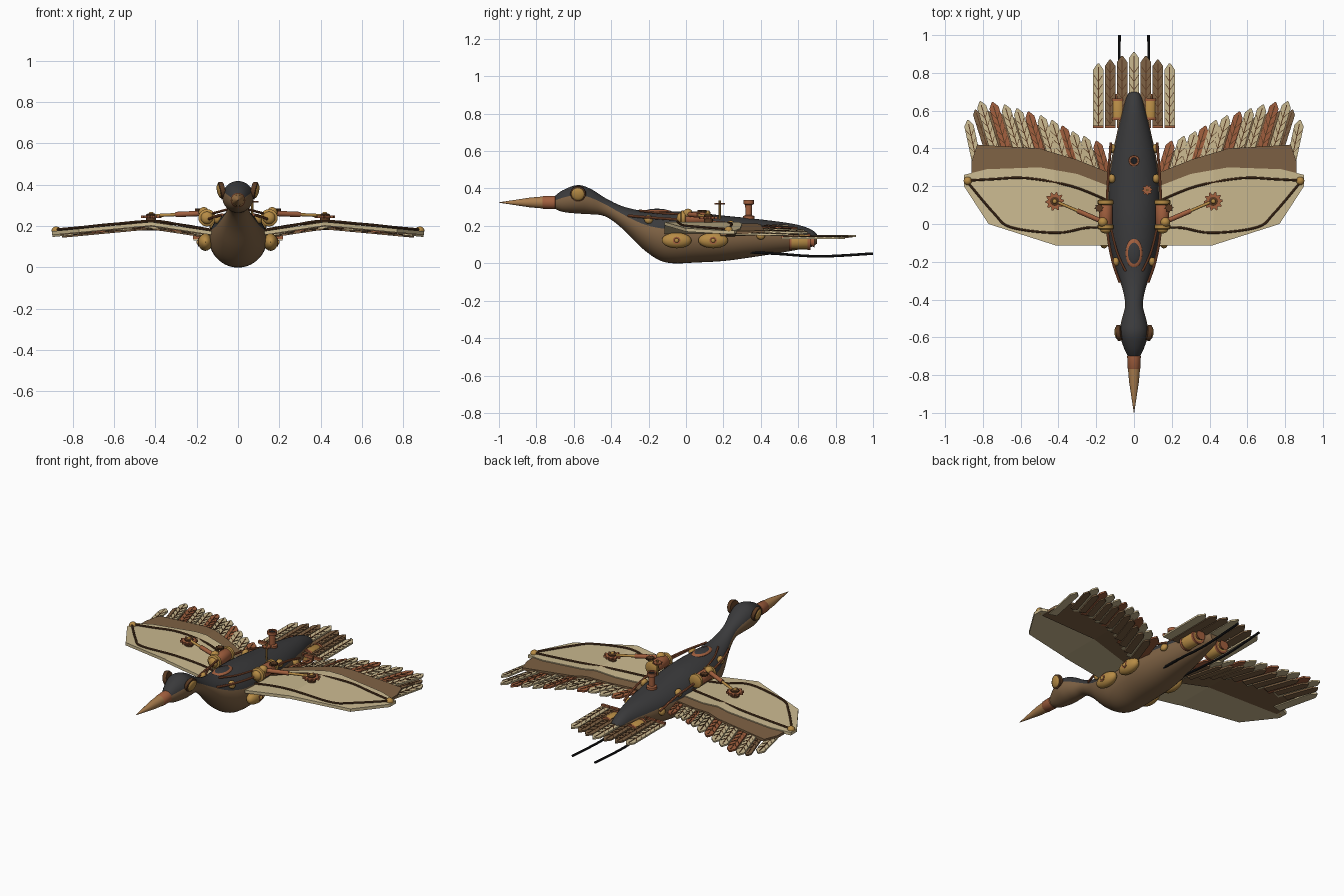
import bpy, bmesh, math
from mathutils import Vector

if "Cube" in bpy.data.objects:
    bpy.data.objects.remove(bpy.data.objects["Cube"])

def mat(name, r, g, b):
    m = bpy.data.materials.new(name)
    m.diffuse_color = (r, g, b, 1)
    m.use_nodes = True
    m.node_tree.nodes["Principled BSDF"].inputs["Base Color"].default_value = m.diffuse_color
    return m

CREAM = mat("cream_canvas", .60, .49, .28)
BROWN = mat("leather_brown", .21, .122, .058)
DARK = mat("charcoal", .042, .042, .044)
COPPER = mat("copper", .36, .115, .048)
BRASS = mat("brass", .47, .26, .06)
TRIM = mat("dark_brown_trim", .10, .042, .016)
BLACK = mat("black_iron", .012, .012, .013)
BEAK = mat("beak_tan", .40, .205, .075)

def finish(name, bm, mats, smooth=True):
    bmesh.ops.recalc_face_normals(bm, faces=bm.faces)
    me = bpy.data.meshes.new(name)
    bm.to_mesh(me)
    bm.free()
    for m in mats:
        me.materials.append(m)
    if smooth:
        me.polygons.foreach_set("use_smooth", [True] * len(me.polygons))
        me.set_sharp_from_angle(angle=math.radians(38))
    ob = bpy.data.objects.new(name, me)
    bpy.context.collection.objects.link(ob)
    return ob

def loft(name, rings, mats, rule=None):
    bm = bmesh.new()
    vs = [[bm.verts.new(p) for p in r] for r in rings]
    n = len(vs[0])
    for a, b in zip(vs, vs[1:]):
        for i in range(n):
            f = bm.faces.new((a[i], a[(i + 1) % n], b[(i + 1) % n], b[i]))
            if rule:
                f.material_index = rule(i)
    bm.faces.new(vs[0])
    bm.faces.new(vs[-1])
    return finish(name, bm, mats)

def frame(d):
    d = Vector(d).normalized()
    u = d.cross(Vector((0, 0, 1)) if abs(d.z) < .9 else Vector((0, 1, 0))).normalized()
    return d, u, d.cross(u)

def revolve(name, prof, loc, axis, m, n=20, stretch=(1, 1)):
    """profile of (radius, height) turned round an axis"""
    d, u, v = frame(axis)
    rings = [[Vector(loc) + d * h + u * (max(r, .0005) * stretch[0] * math.cos(2 * math.pi * i / n))
              + v * (max(r, .0005) * stretch[1] * math.sin(2 * math.pi * i / n)) for i in range(n)] for r, h in prof]
    return loft(name, rings, [m])

def dome(name, r, h, loc, axis, m, stretch=(1, 1)):
    prof = [(r * math.cos(a), h * math.sin(a)) for a in [math.pi * (k / 10 - .5) for k in range(11)]]
    return revolve(name, prof, loc, axis, m, 20, stretch)

def catmull(pts, k):
    pts = [Vector(p) for p in pts]
    out = []
    for i in range(len(pts) - 1):
        p0, p1, p2, p3 = pts[max(i - 1, 0)], pts[i], pts[i + 1], pts[min(i + 2, len(pts) - 1)]
        for j in range(k):
            t = j / k
            out.append(.5 * (2 * p1 + (p2 - p0) * t + (2 * p0 - 5 * p1 + 4 * p2 - p3) * t * t
                             + (3 * p1 - p0 - 3 * p2 + p3) * t ** 3))
    return out + [pts[-1]]

def tube(name, pts, r, m, k=5, n=8):
    pts = catmull(pts, k)
    rings = []
    for i, p in enumerate(pts):
        d, u, v = frame(pts[min(i + 1, len(pts) - 1)] - pts[max(i - 1, 0)])
        rings.append([p + r * (u * math.cos(2 * math.pi * j / n) + v * math.sin(2 * math.pi * j / n)) for j in range(n)])
    return loft(name, rings, [m])

def gear(name, loc, r, h, m, teeth=10):
    ring = lambda z: [Vector(loc) + Vector((math.cos(a), math.sin(a), 0)) * (r if i % 4 < 2 else r * .75) + Vector((0, 0, z))
                      for i in range(teeth * 4) for a in [2 * math.pi * i / (teeth * 4)]]
    return loft(name, [ring(0), ring(h)], [m])

def slab(name, polys, zf, t, m):
    """flat polygons laid on height zf(x) and thickened downwards"""
    bm = bmesh.new()
    for p in polys:
        bm.faces.new([bm.verts.new((x, y, zf(x))) for x, y in p])
    bmesh.ops.remove_doubles(bm, verts=bm.verts, dist=1e-5)
    bmesh.ops.recalc_face_normals(bm, faces=bm.faces)
    ext = bmesh.ops.extrude_face_region(bm, geom=bm.faces[:], use_keep_orig=True)
    for v in ext["geom"]:
        if isinstance(v, bmesh.types.BMVert):
            v.co.z -= t
    return finish(name, bm, [m], False)

def lerp(table, x):
    for (a, p), (b, q) in zip(table, table[1:]):
        if x <= b:
            break
    return p + (q - p) * (x - a) / (b - a)

def wing_z(x):
    return lerp([(.08, .168), (.42, .22), (.9, .175)], abs(x))

def feather(name, base, tip, w, zf, m, line):
    b, t = Vector(base), Vector(tip)
    d = (t - b).normalized()
    u = Vector((d.y, -d.x)) * w / 2
    L = (t - b).length
    sh = t - d * w * .6
    slab(name, [[b - u, b + u, sh + u, t + u * .15, t - u * .15, sh - u]], zf, .01, m)
    # quill with slanted barbs
    q = [[b - u * .1, b + u * .1, t - d * .02 + u * .1, t - d * .02 - u * .1]]
    for k in range(int(L / .045)):
        for s in (1, -1):
            c = b + d * (.02 + .045 * k) + u * .1 * s
            e = c + d * .03 + u * .75 * s
            if (e - b).dot(d) < L - .04:
                q.append([c, e, e + d * .006, c + d * .006])
    slab(name + "_quill", q, lambda x: zf(x) + .002, .003, line)

# body: y, top, bottom, half width
sections = [(-.71, .352, .296, .026), (-.66, .39, .275, .052), (-.58, .418, .266, .076), (-.51, .398, .262, .066),
            (-.43, .348, .25, .047), (-.34, .305, .185, .062), (-.24, .282, .085, .098), (-.15, .279, .02, .124),
            (-.07, .278, 0, .137), (.05, .272, .004, .141), (.2, .255, .012, .138), (.35, .24, .032, .118),
            (.5, .222, .055, .086), (.6, .205, .073, .06), (.67, .18, .087, .042), (.7, .155, .105, .022)]
N = 40
path = catmull([Vector(s) for s in sections], 4)
rings = [[(w * math.cos(2 * math.pi * i / N), y, (t + b) / 2 + (t - b) / 2 * math.sin(2 * math.pi * i / N))
          for i in range(N)] for y, t, b, w in path]
loft("body", rings, [BROWN, DARK], lambda i: int(math.sin(2 * math.pi * (i + .5) / N) > .36))
def top_z(y):
    return lerp([(p[0], p[1]) for p in path], y)

# beak
revolve("beak", [(.032, 0), (.026, .07), (.001, .235)], (0, -.765, .325), (0, -1, 0), BEAK)
revolve("beak_collar", [(.03, 0), (.036, .005), (.034, .07), (.03, .075)], (0, -.695, .325), (0, -1, 0), COPPER)

# hatch on the back
dome("hatch_rim", .045, .012, (0, -.155, top_z(-.155) - .003), (0, 0, 1), COPPER, (1, 1.75))
dome("hatch", .038, .016, (0, -.155, top_z(-.155) - .003), (0, 0, 1), DARK, (1, 1.75))

# chimney and steam valve
revolve("chimney", [(.03, 0), (.03, .015), (.018, .02), (.018, .075), (.028, .08), (.028, .1), (.019, .1), (.019, .06)],
        (0, .335, .237), (0, 0, 1), COPPER)
revolve("chimney_hole", [(.018, 0), (.018, .004)], (0, .335, .326), (0, 0, 1), BLACK)
tube("valve_stem", [(.07, .18, .22), (.07, .18, .335)], .006, BRASS)
gear("valve_wheel", (.07, .18, .313), .028, .008, COPPER, 8)

# tail feathers, thrusters and trailing legs
for i in range(-3, 4):
    a = abs(i)
    feather("tail_feather", (i * .063, .51), (i * .063, .91 - .02 * a), .055, lambda x: .15 - .003 * a,
            BROWN if a in (1, 2) else CREAM, TRIM)
    slab("tail_feather_band", [[(i * .063 + sx * .028, y) for sx, y in ((-1, .508), (1, .508), (1, .522), (-1, .522))]],
         lambda x: .153, .015, COPPER)

for s in (1, -1):
    revolve("thruster", [(.03, 0), (.04, .01), (.04, .1), (.03, .115)], (s * .085, .55, .115), (0, 1, 0), BRASS)
    for y in (.55, .65):
        revolve("thruster_band", [(.043, 0), (.043, .015)], (s * .085, y, .115), (0, 1, 0), COPPER)
    revolve("thruster_nozzle", [(.018, 0), (.03, .025)], (s * .085, .662, .115), (0, 1, 0), COPPER)
    tube("trailing_leg", [(s * .07, .33, .06), (s * .077, .5, .05), (s * .078, .72, .037), (s * .077, 1, .052)], .007, BLACK)

    # goggle eyes
    ax = (s, -.12, -.22)
    eye = Vector((s * .066, -.575, .375))
    revolve("goggle_rim", [(.038, 0), (.042, .008), (.042, .022), (.032, .026)], eye, ax, TRIM, 24)
    dome("goggle_lens", .035, .012, eye + Vector(ax).normalized() * .024, ax, BRASS)

    # side tanks with a central boss
    for y in (-.05, .145):
        dome("side_tank", .042, .035, (s * .158, y, .122), (s, 0, 0), BRASS, (1.9, 1))
        revolve("side_tank_boss", [(.02, 0), (.02, .006)], (s * .187, y, .122), (s, 0, 0), COPPER)
        dome("side_tank_cap", .012, .008, (s * .193, y, .122), (s, 0, 0), BRASS)

    # pipes and studs on the flanks
    tube("flank_pipe", [(s * .075, -.31, .255), (s * .112, -.2, .245), (s * .138, -.06, .235), (s * .143, .1, .225),
                        (s * .134, .28, .205), (s * .122, .43, .165)], .007, COPPER)
    tube("back_pipe", [(s * .045, -.25, .282), (s * .09, -.15, .27), (s * .12, -.03, .262)], .006, COPPER)
    for x, y, z in ((.118, .24, .205), (.098, -.2, .235), (.115, .4, .15)):
        dome("flank_stud", .024, .018, (s * x, y, z), (s, 0, .4), BRASS)

    # wing canvas, covert strip, feathers
    front = [(.08, -.115), (.41, -.115), (.77, 0), (.9, .2)]
    mid = [(.08, .18), (.3, .265), (.5, .3), (.78, .29), (.9, .26)]
    rear = [(.08, .25), (.3, .34), (.5, .4), (.83, .42), (.86, .33)]
    def strips(xs, f, r):
        return [[(s * a, lerp(f, a)), (s * b, lerp(f, b)), (s * b, lerp(r, b)), (s * a, lerp(r, a))] for a, b in zip(xs, xs[1:])]
    slab("wing_canvas", strips([.08, .3, .41, .42, .5, .77, .78, .9], front, mid), wing_z, .018, CREAM)
    slab("wing_coverts", strips([.08, .3, .42, .5, .78, .83, .86], [(.08, .1), (.9, .23)], rear),
         lambda x: wing_z(x) - .006, .016, BROWN)
    tips = [(.2, .44), (.265, .465), (.325, .49), (.38, .52), (.435, .55), (.495, .575), (.56, .595), (.62, .612),
            (.685, .632), (.75, .645), (.815, .65), (.88, .55)]
    for i, (x, y) in enumerate(tips):
        lean = .085 if i < 11 else .06
        m = COPPER if i in (0, 3, 6, 9) else CREAM
        dz = .014 + .004 * (i % 2)
        feather("wing_feather", (s * (x - lean), y - .28), (s * x, y), .05, lambda x: wing_z(x) - dz, m, TRIM)
        if i < 11:  # short under feathers filling the gaps
            feather("under_feather", (s * (x - .04), y - .25), (s * (x + .025), y - .045), .04,
                    lambda x: wing_z(x) - .026, BROWN, TRIM)

    # wing cables and tip knob
    for pts in ([(.13, .12), (.33, .2), (.57, .243), (.75, .237), (.88, .23)],
                [(.13, -.02), (.25, -.02), (.41, -.047), (.65, -.018), (.74, .055), (.88, .22)]):
        tube("wing_cable", [(s * x, y, wing_z(x) + .006) for x, y in pts], .006, TRIM)
    dome("wing_tip_knob", .022, .02, (s * .88, .228, .178), (0, 0, 1), BRASS)

    # shoulder cylinder and wing piston
    revolve("shoulder_cylinder", [(.03, 0), (.036, .008), (.036, .132), (.03, .14)], (s * .15, -.02, .24), (0, 1, 0), COPPER)
    for y in (-.03, .1):
        revolve("shoulder_band", [(.034, 0), (.042, .006), (.042, .024), (.034, .03)], (s * .15, y, .24), (0, 1, 0), BRASS)
    dome("shoulder_cap", .03, .02, (s * .15, -.03, .24), (0, 1, 0), BRASS)
    dome("shoulder_joint", .026, .026, (s * .165, .01, .266), (0, 0, 1), BRASS)
    gear("shoulder_gear", (s * .185, .085, .272), .024, .012, TRIM, 8)
    tube("piston_sleeve", [(s * .16, .01, .262), (s * .3, .07, .256)], .013, COPPER, 2, 12)
    tube("piston_rod", [(s * .29, .066, .256), (s * .42, .122, .25)], .008, BRASS, 2, 10)
    gear("wing_gear", (s * .42, .12, .238), .05, .012, COPPER, 10)
    revolve("wing_gear_post", [(.024, 0), (.024, .042), (.016, .046)], (s * .42, .12, .215), (0, 0, 1), TRIM)
    dome("wing_gear_cap", .012, .008, (s * .42, .12, .261), (0, 0, 1), BRASS)
